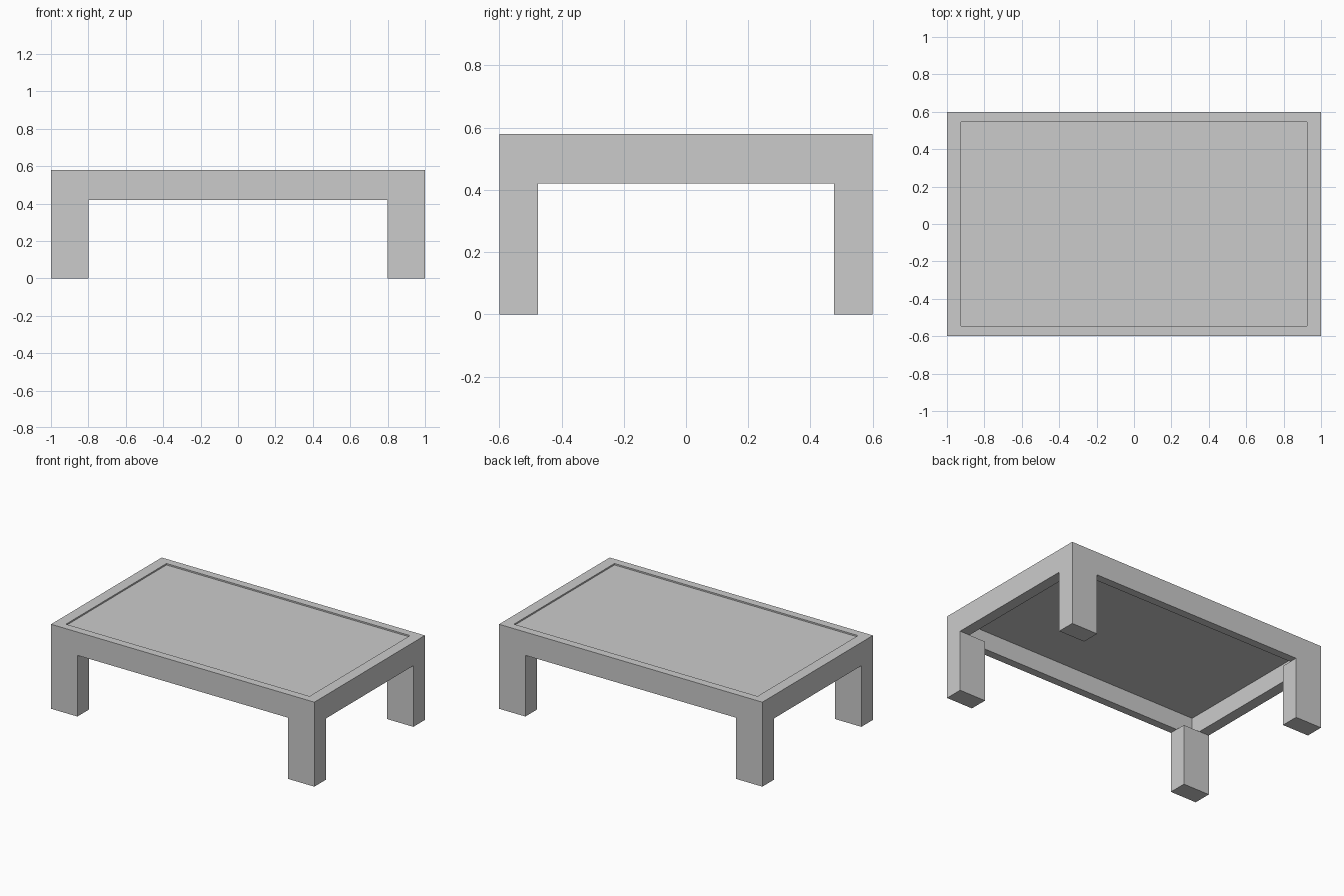
import bpy, bmesh

if "Cube" in bpy.data.objects:
    bpy.data.objects.remove(bpy.data.objects["Cube"])


def new_object(name, bm):
    bmesh.ops.recalc_face_normals(bm, faces=bm.faces)
    mesh = bpy.data.meshes.new(name)
    bm.to_mesh(mesh)
    bm.free()
    obj = bpy.data.objects.new(name, mesh)
    bpy.context.collection.objects.link(obj)
    return obj


def box(name, lo, hi):
    bm = bmesh.new()
    bmesh.ops.create_cube(bm, size=1)
    for v in bm.verts:
        v.co = [(a + b) / 2 + c * (b - a) for a, b, c in zip(lo, hi, v.co)]
    return new_object(name, bm)


HX, HY = 1.0, 0.6            # outer half sizes
IX, IY = 0.925, 0.545        # inner half sizes of the frame
Z_LEG, Z_TOP = 0.42, 0.58

# Hollow rectangular frame
bm = bmesh.new()
corners = [(-1, -1), (1, -1), (1, 1), (-1, 1)]
section = [(HX, HY, Z_LEG), (HX, HY, Z_TOP), (IX, IY, Z_TOP), (IX, IY, Z_LEG)]
rings = [[bm.verts.new((sx * x, sy * y, z)) for x, y, z in section] for sx, sy in corners]
for i in range(4):
    a, b = rings[i], rings[(i + 1) % 4]
    for j in range(4):
        k = (j + 1) % 4
        bm.faces.new((a[j], b[j], b[k], a[k]))
new_object("table_frame", bm)

# Slightly sunken top panel
box("top_panel", (-IX, -IY, 0.545), (IX, IY, 0.57))

# Four corner legs
for side, sx in (("left", -1), ("right", 1)):
    for end, sy in (("front", -1), ("back", 1)):
        cx, cy = sx * (HX - 0.1), sy * (HY - 0.0625)
        box(f"{end}_{side}_leg", (cx - 0.1, cy - 0.0625, 0), (cx + 0.1, cy + 0.0625, Z_LEG))
